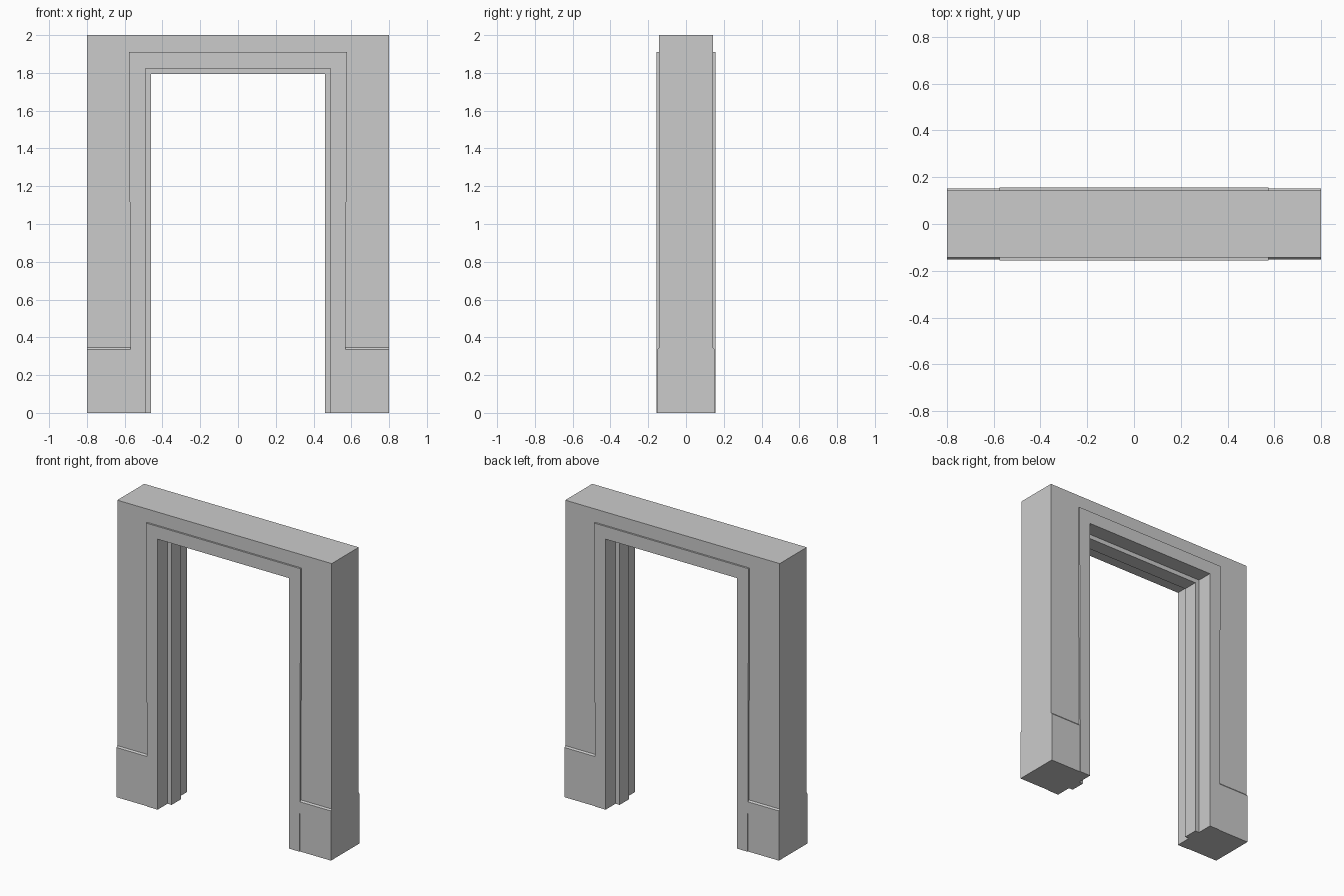
import bpy, bmesh
from mathutils import Vector

if "Cube" in bpy.data.objects:
    bpy.data.objects.remove(bpy.data.objects["Cube"])

W, H = 0.80, 2.00                      # wall half width, height
Y_WALL, Y_BASE = -0.144, -0.152        # wall and skirting faces
Z_BASE, Z_CHAMFER = 0.335, 0.345       # skirting top bevel
X_TOP, X_BOT = 0.576, 0.569            # casing outer edge, slightly tapered
RISE = 1.334                           # head height minus leg offset


def quarter_object(name, faces):
    """Mesh from (points, outward direction) faces, mirrored over x and y."""
    bm = bmesh.new()
    for pts, outward in faces:
        f = bm.faces.new([bm.verts.new(p) for p in pts])
        f.normal_update()
        if f.normal.dot(Vector(outward)) < 0:
            f.normal_flip()
    bmesh.ops.remove_doubles(bm, verts=bm.verts, dist=1e-5)
    mesh = bpy.data.meshes.new(name)
    bm.to_mesh(mesh)
    bm.free()
    ob = bpy.data.objects.new(name, mesh)
    bpy.context.collection.objects.link(ob)
    mod = ob.modifiers.new("mirror", 'MIRROR')
    mod.use_axis = (True, True, False)
    mod.merge_threshold = 0.0005
    return ob


# Wall: front face around the casing, end face, top
front = [(X_BOT, Z_CHAMFER), (W, Z_CHAMFER), (W, H), (0, H),
         (0, RISE + X_TOP), (X_TOP, RISE + X_TOP)]
end = [(0, Z_CHAMFER), (Y_WALL, Z_CHAMFER), (Y_WALL, H), (0, H)]
quarter_object("wall", [
    ([(x, Y_WALL, z) for x, z in front], (0, -1, 0)),
    ([(W, y, z) for y, z in end], (1, 0, 0)),
    ([(0, Y_WALL, H), (W, Y_WALL, H), (W, 0, H), (0, 0, H)], (0, 0, 1)),
])

# Skirting: thicker foot of the wall with a bevelled top
side = [(0, 0), (Y_BASE, 0), (Y_BASE, Z_BASE), (Y_WALL, Z_CHAMFER), (0, Z_CHAMFER)]
strips = [([(X_BOT, *a), (W, *a), (W, *b), (X_BOT, *b)], out)
          for a, b, out in ((side[0], side[1], (0, 0, -1)),
                            (side[1], side[2], (0, -1, 0)),
                            (side[2], side[3], (0, -1, 1)))]
quarter_object("skirting", strips + [([(W, y, z) for y, z in side], (1, 0, 0))])

# Door frame: casing, jamb and stop profile swept up the leg and across the head
profile = [(X_TOP, Y_WALL), (X_TOP, -0.156), (0.49, -0.156),
           (0.49, -0.05), (0.46, -0.05), (0.46, 0)]


def foot(d):
    return X_BOT if d == X_TOP else d


faces = []
for (d0, y0), (d1, y1) in zip(profile, profile[1:]):
    dx, dy = d1 - d0, y1 - y0
    c0, c1 = (d0, y0, RISE + d0), (d1, y1, RISE + d1)
    faces.append(([(foot(d0), y0, 0), (foot(d1), y1, 0), c1, c0], (-dy, dx, 0)))
    faces.append(([c0, c1, (0, y1, RISE + d1), (0, y0, RISE + d0)], (0, dx, -dy)))
sole = [(foot(d), y, 0) for d, y in profile] + [(X_BOT, 0, 0)]
faces.append((sole, (0, 0, -1)))
quarter_object("door_frame", faces)
